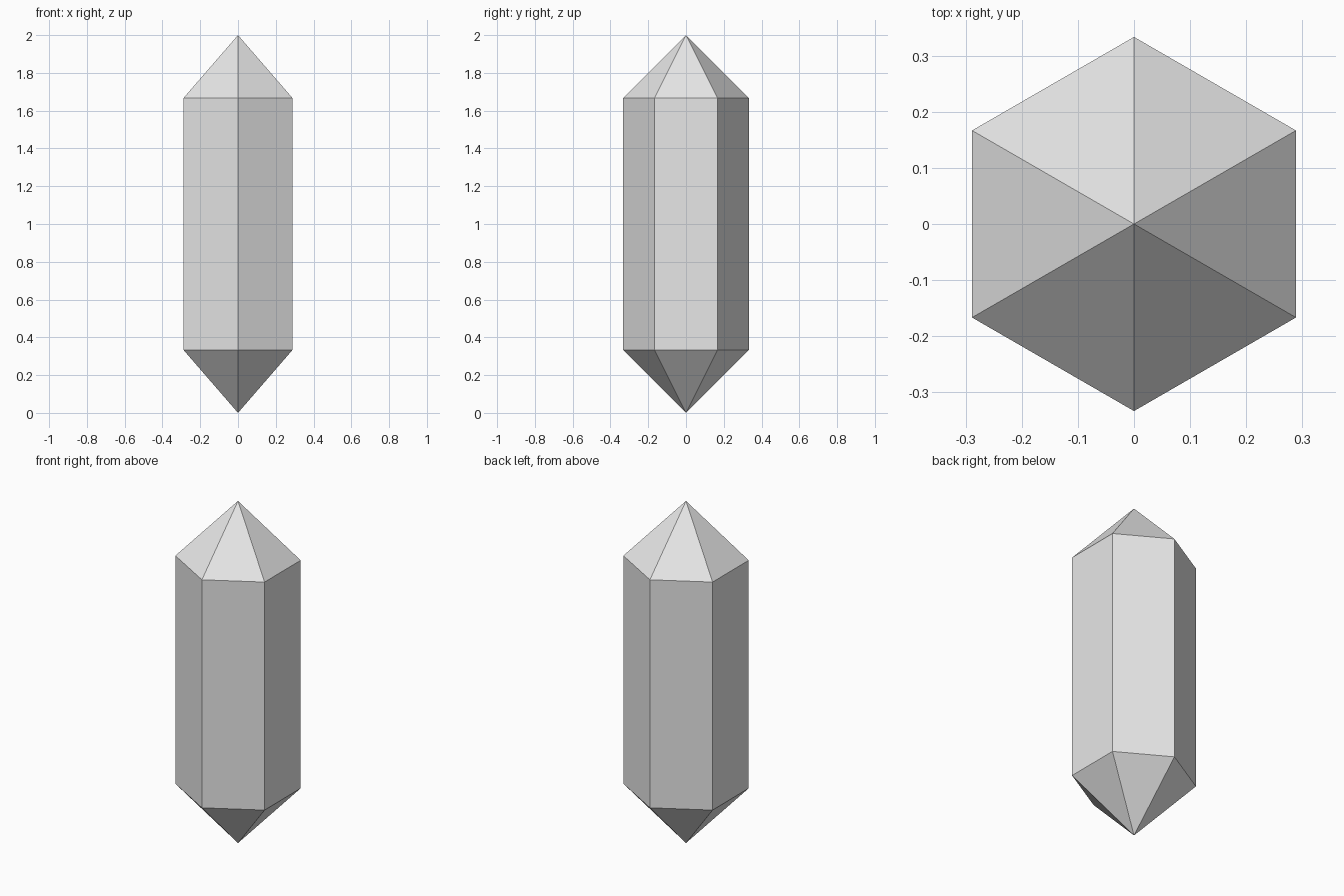
import bpy
import bmesh
from math import cos, sin, tau

cube = bpy.data.objects.get("Cube")
if cube:
    bpy.data.objects.remove(cube, do_unlink=True)

SIDES = 6
RADIUS = 1 / 3
TIP = 1 / 3
HEIGHT = 2

# Plain grey material
grey = bpy.data.materials.new("light grey")
grey.use_nodes = True
colour = (0.8, 0.8, 0.8, 1)
grey.diffuse_color = colour
for node in grey.node_tree.nodes:
    if node.type == "BSDF_PRINCIPLED":
        node.inputs["Base Color"].default_value = colour

bm = bmesh.new()


def ring(z):
    """Hexagon with corners on the front and back."""
    return [bm.verts.new((RADIUS * sin(tau * i / SIDES),
                          -RADIUS * cos(tau * i / SIDES), z))
            for i in range(SIDES)]


# Six-sided prism closed by a point at each end
base = bm.verts.new((0, 0, 0))
apex = bm.verts.new((0, 0, HEIGHT))
lower, upper = ring(TIP), ring(HEIGHT - TIP)
for i in range(SIDES):
    j = (i + 1) % SIDES
    bm.faces.new((lower[i], lower[j], upper[j], upper[i]))
    bm.faces.new((upper[i], upper[j], apex))
    bm.faces.new((lower[j], lower[i], base))
bmesh.ops.recalc_face_normals(bm, faces=bm.faces)

mesh = bpy.data.meshes.new("crystal")
bm.to_mesh(mesh)
bm.free()
mesh.materials.append(grey)
crystal = bpy.data.objects.new("crystal", mesh)
bpy.context.collection.objects.link(crystal)
